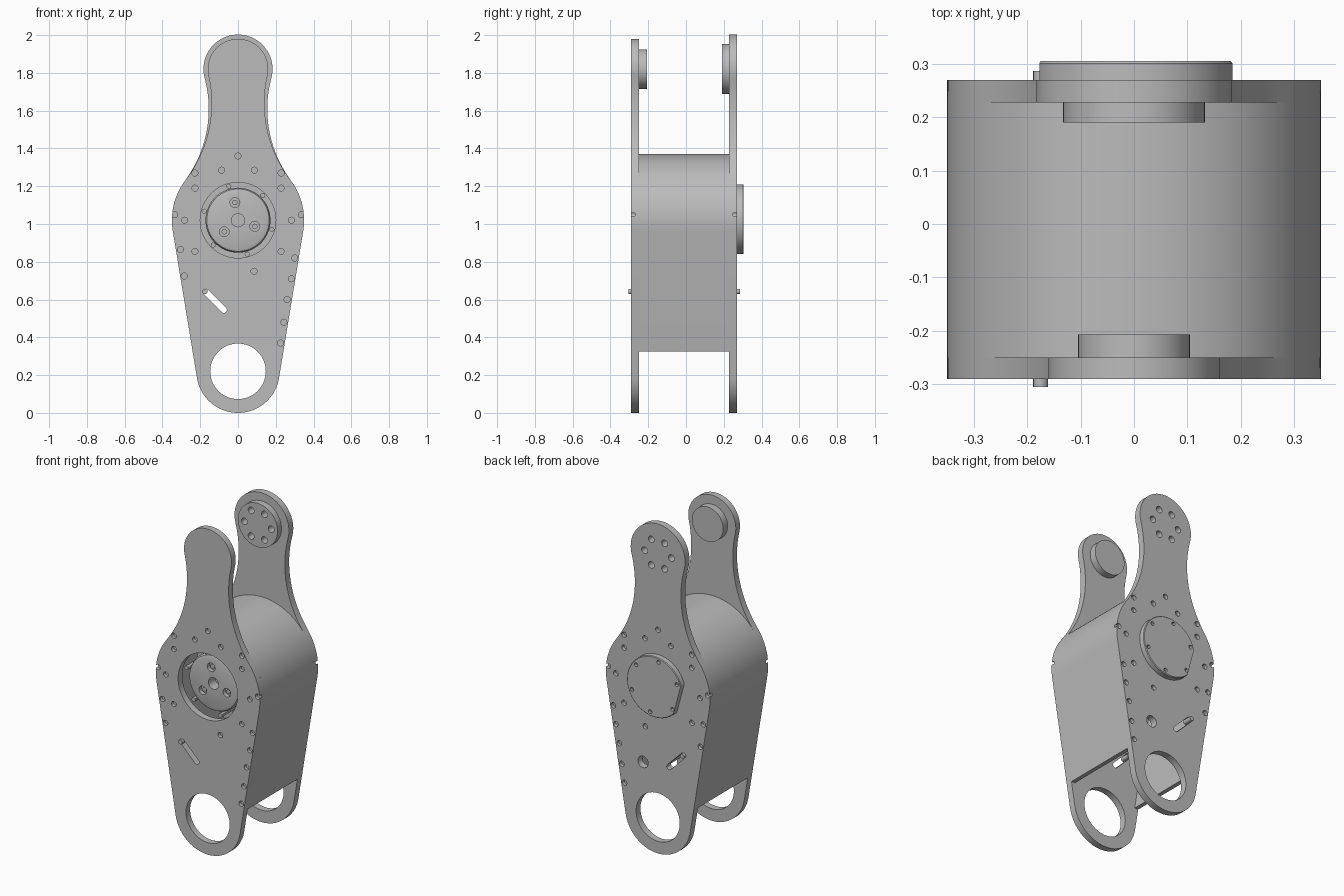
import bpy, bmesh, math
from math import sin, cos, pi, radians
from mathutils import Matrix

cube = bpy.data.objects.get("Cube")
if cube:
    bpy.data.objects.remove(cube, do_unlink=True)

grey = bpy.data.materials.new("plain grey")
grey.use_nodes = True
grey.diffuse_color = (0.5, 0.5, 0.5, 1)
grey.node_tree.nodes["Principled BSDF"].inputs["Base Color"].default_value = (0.5, 0.5, 0.5, 1)

MAIN_Z, MAIN_R = 1.02, 0.35      # wide middle
FOOT_Z, FOOT_R = 0.22, 0.22      # lower eye
HEAD_Z = 1.82
TANGENT = -math.asin((MAIN_R - FOOT_R) / (MAIN_Z - FOOT_Z))


def arc(cx, cz, r, a0, a1, n):
    return [(cx + r * cos(a0 + (a1 - a0) * i / n),
             cz + r * sin(a0 + (a1 - a0) * i / n)) for i in range(n + 1)]


def circle(cx, cz, r, n=48):
    return arc(cx, cz, r, 0, 2 * pi, n)[:-1]


def ring(cx, cz, r, start, count=6):
    return [(cx + r * cos(radians(start) + 2 * pi * i / count),
             cz + r * sin(radians(start) + 2 * pi * i / count)) for i in range(count)]


def prism(bm, pts, y0, y1):
    """Extrude an x-z outline from y0 to y1."""
    face = bm.faces.new([bm.verts.new((x, y0, z)) for x, z in pts])
    new = bmesh.ops.extrude_face_region(bm, geom=[face])["geom"]
    bmesh.ops.translate(bm, vec=(0, y1 - y0, 0),
                        verts=[v for v in new if isinstance(v, bmesh.types.BMVert)])


def finish(name, bm):
    bmesh.ops.recalc_face_normals(bm, faces=bm.faces)
    mesh = bpy.data.meshes.new(name)
    bm.to_mesh(mesh)
    bm.free()
    mesh.materials.append(grey)
    obj = bpy.data.objects.new(name, mesh)
    bpy.context.collection.objects.link(obj)
    return obj


def solid(name, prisms):
    bm = bmesh.new()
    for pts, y0, y1 in prisms:
        prism(bm, pts, y0, y1)
    return finish(name, bm)


def lathe(name, profile, z, steps=64):
    """Spin (radius, y) points about the y axis at height z."""
    bm = bmesh.new()
    verts = [bm.verts.new((r, y, 0)) for r, y in profile]
    edges = [bm.edges.new(pair) for pair in zip(verts, verts[1:])]
    bmesh.ops.spin(bm, geom=verts + edges, cent=(0, 0, 0), axis=(0, 1, 0),
                   angle=2 * pi, steps=steps)
    bmesh.ops.remove_doubles(bm, verts=bm.verts, dist=1e-5)
    bmesh.ops.transform(bm, matrix=Matrix.Translation((0, 0, z)), verts=bm.verts)
    return finish(name, bm)


def cut(obj, prisms):
    cutter = solid("cutter", prisms)
    cutter.hide_render = True
    mod = obj.modifiers.new("holes", "BOOLEAN")
    mod.operation, mod.solver, mod.object = "DIFFERENCE", "EXACT", cutter
    bpy.context.view_layer.objects.active = obj
    bpy.ops.object.modifier_apply(modifier=mod.name)
    bpy.data.objects.remove(cutter, do_unlink=True)


def plate_outline(head_r, neck, fillet_r, fillet_z):
    """Head, hollow neck, wide middle and tapered foot; mirrored in x."""
    fx = fillet_r + neck
    up = math.atan2(fillet_z - HEAD_Z, fx)
    low = math.atan2(fillet_z - MAIN_Z, fx)
    half = arc(0, HEAD_Z, head_r, pi / 2, up, 20)
    half += arc(fx, fillet_z, fillet_r, up + pi, low + pi, 20)[1:-1]
    half += arc(0, MAIN_Z, MAIN_R, low, TANGENT, 16)
    half += arc(0, FOOT_Z, FOOT_R, TANGENT, -pi / 2, 20)
    return half + [(-x, z) for x, z in half[-2:0:-1]]


# Shared hole layout
mirrored = [(.087, 1.285), (.228, 1.27), (.228, 1.19), (.335, 1.05), (.283, 1.02), (.228, .855)]
screws = mirrored + [(-x, z) for x, z in mirrored]
screws += [(0, 1.36), (-.305, .865), (-.285, .725), (.085, .75), (.3, .82),
           (.283, .71), (.26, .6), (.243, .48), (.225, .37)]
slot = (arc(-.17, .64, .016, radians(45), radians(225), 10)
        + arc(-.075, .545, .016, radians(-135), radians(45), 10))
head_holes = [circle(x, z, .02, 16) for x, z in ring(0, HEAD_Z, .09, 0)]


def plate_cuts(y_out, y_in):
    mid = (y_out + y_in) / 2
    over, under = y_out + (y_out - mid), y_in + (y_in - mid)
    cuts = [(circle(0, FOOT_Z, .147, 64), over, under), (slot, over, under)]
    return cuts + [(circle(x, z, .016, 16), over, mid) for x, z in screws]


# Front plate with the open motor window
front_plate = solid("front_plate", [(plate_outline(.16, .14, .67, 1.64), -.29, -.25)])
cut(front_plate, plate_cuts(-.29, -.25) + [(circle(0, 1.02, .2, 64), -.32, -.22)])

# Back plate with head bolt holes and a small cable hole
back_plate = solid("back_plate", [(plate_outline(.183, .155, .63, 1.608), .228, .27)])
cut(back_plate, plate_cuts(.27, .228) + [(circle(.1, .53, .035, 24), .2, .3)]
    + [(h, .2, .3) for h in head_holes])

# Head bosses facing each other
front_boss = solid("front_boss", [(circle(0, HEAD_Z, .105), -.25, -.207)])
back_boss = solid("back_boss", [(circle(0, HEAD_Z, .133), .19, .228)])
cut(back_boss, [(h, .17, .25) for h in head_holes])


# Open-bottomed curved housing between the plates
def housing_line(thick):
    r, f, bottom = MAIN_R - thick, FOOT_R - thick, .325
    pts = arc(0, MAIN_Z, r, TANGENT, pi - TANGENT, 64)
    x1, z1 = pts[0]
    x0, z0 = f * cos(TANGENT), FOOT_Z + f * sin(TANGENT)
    x = x0 + (x1 - x0) * (bottom - z0) / (z1 - z0)
    return [(x, bottom)] + pts + [(-x, bottom)]


housing = solid("housing", [(housing_line(0) + housing_line(.025)[::-1], -.25, .228)])

# Motor behind the window
motor = lathe("motor", [(0, -.235), (.15, -.235), (.165, -.23), (.172, -.215), (.172, -.1),
                        (.215, -.1), (.215, .228), (0, .228)], 1.02)
cut(motor, [(circle(x, z, .026, 20), -.27, -.21) for x, z in ring(0, 1.02, .095, 100, 3)]
    + [(circle(0, 1.02, .035, 24), -.27, -.17)])
motor_screws = solid("motor_screws", [(circle(x, z, .014, 12), -.222, -.205)
                                      for x, z in ring(0, 1.02, .095, 100, 3)])
motor_posts = solid("motor_posts", [(circle(x, z, .013, 12), -.24, -.1)
                                    for x, z in ring(0, 1.02, .186, 45)])

# Round back cover with one flat side
cover = lathe("back_cover", [(0, .27), (.185, .27), (.185, .301), (.181, .305), (0, .305)], 1.025)
flat = radians(195)
corner = [(cos(flat) * d - sin(flat) * w, 1.025 + sin(flat) * d + cos(flat) * w)
          for d, w in ((.158, -.2), (.25, -.2), (.25, .2), (.158, .2))]
cut(cover, [(corner, .25, .33)]
    + [(circle(x, z, .012, 12), .285, .32) for x, z in ring(0, 1.025, .16, 100)])

# Stop pins riding in the slots
pins = solid("stop_pins", [(circle(-.175, .643, .014, 16), -.305, -.25),
                           (circle(-.175, .643, .014, 16), .228, .287)])

# Smooth the round walls, keep the edges sharp
bpy.ops.object.select_all(action="DESELECT")
for obj in (front_plate, back_plate, front_boss, back_boss, housing, motor,
            motor_screws, motor_posts, cover, pins):
    obj.select_set(True)
    bpy.context.view_layer.objects.active = obj
bpy.ops.object.shade_smooth_by_angle(angle=radians(30))
